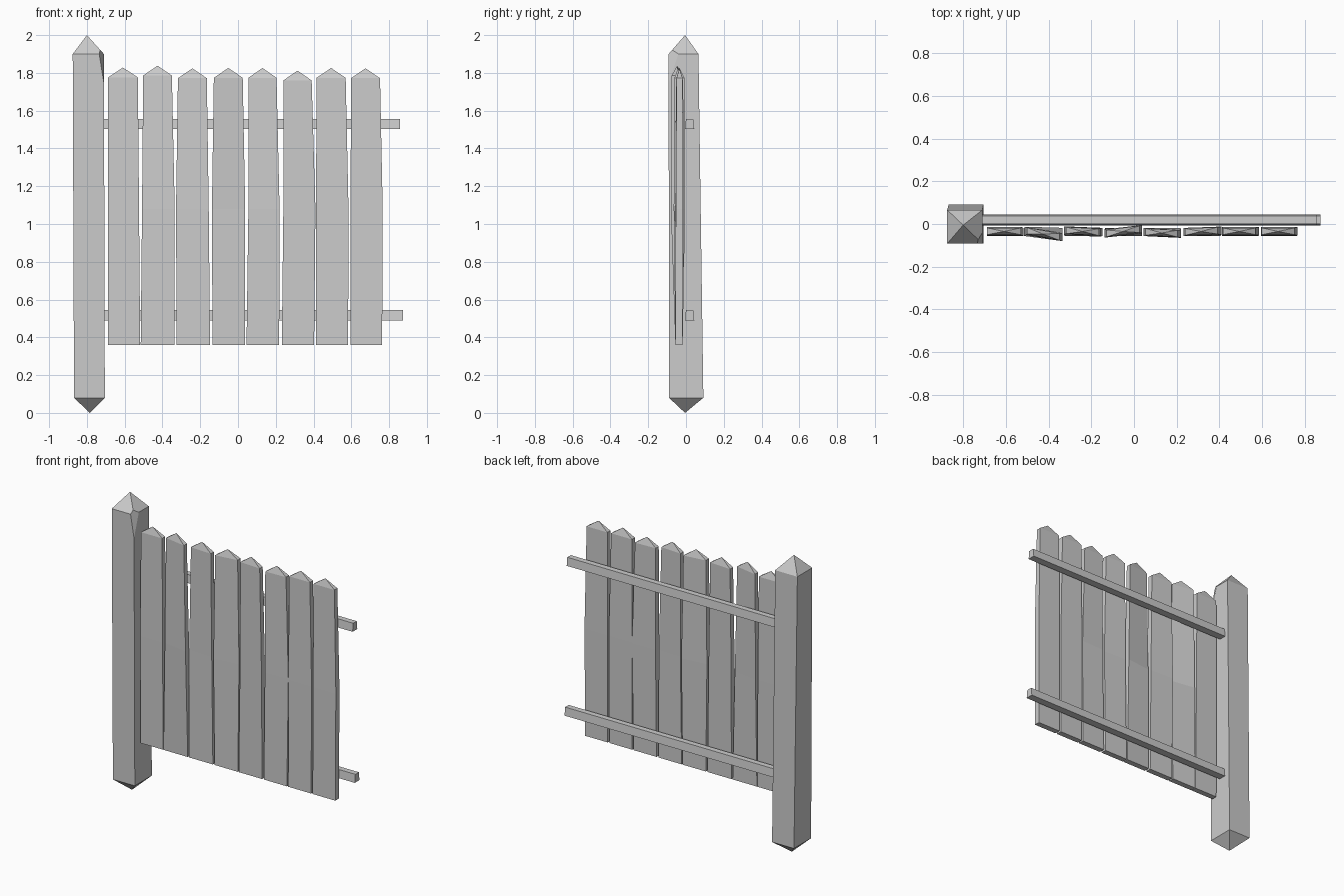
import bpy, bmesh
from mathutils import Vector

cube = bpy.data.objects.get("Cube")
if cube:
    bpy.data.objects.remove(cube, do_unlink=True)

grey = bpy.data.materials.new("plain_grey")
grey.use_nodes = True
colour = (0.6, 0.6, 0.6, 1)
grey.diffuse_color = colour
grey.node_tree.nodes["Principled BSDF"].inputs["Base Color"].default_value = colour


def ring(x0, x1, y0, y1, z, twist=0):
    """Rectangular cross-section; twist pushes the +x side forward."""
    return [(x0, y0 + twist, z), (x1, y0 - twist, z),
            (x1, y1 - twist, z), (x0, y1 + twist, z)]


def loft(name, rings, tip=None, foot=None, chip=None):
    """Join four-sided rings; close each end with a point or a flat face."""
    bm = bmesh.new()
    loops = [[bm.verts.new(p) for p in r] for r in rings]
    for a, b in zip(loops, loops[1:]):
        for i in range(4):
            j = (i + 1) % 4
            bm.faces.new((a[i], a[j], b[j], b[i]))
    for loop, point in ((loops[-1], tip), (loops[0], foot)):
        if point:
            v = bm.verts.new(point)
            for i in range(4):
                bm.faces.new((loop[i], loop[(i + 1) % 4], v))
        else:
            bm.faces.new(loop)
    bmesh.ops.recalc_face_normals(bm, faces=bm.faces)
    if chip:
        # Slice a splinter off one corner and cap the cut
        a, b, c = (Vector(p) for p in chip)
        n = (b - a).cross(c - a)
        if n.x < 0:
            n.negate()
        cut = bmesh.ops.bisect_plane(bm, geom=bm.verts[:] + bm.edges[:] + bm.faces[:],
                                     plane_co=a, plane_no=n, clear_outer=True)
        edges = [e for e in cut["geom_cut"] if isinstance(e, bmesh.types.BMEdge)]
        bmesh.ops.holes_fill(bm, edges=edges)
        bmesh.ops.recalc_face_normals(bm, faces=bm.faces)
    mesh = bpy.data.meshes.new(name)
    bm.to_mesh(mesh)
    bm.free()
    mesh.materials.append(grey)
    ob = bpy.data.objects.new(name, mesh)
    bpy.context.collection.objects.link(ob)


# Post, pointed at both ends, with a chipped front corner
loft("post",
     [ring(-0.868, -0.705, -0.09, 0.092, 0.08),
      ring(-0.875, -0.71, -0.092, 0.066, 1.9)],
     tip=(-0.8, -0.005, 2), foot=(-0.785, -0.005, 0),
     chip=[(-0.735, -0.092, 1.9), (-0.709, -0.092, 1.74), (-0.71, -0.04, 1.9)])

# Pickets: bottom, middle and top x extents, tip height, twist, forward shift
pickets = [
    (-0.688, -0.518, -0.688, -0.524, -0.688, -0.53, 1.828, 0, 0),
    (-0.515, -0.335, -0.508, -0.335, -0.502, -0.35, 1.838, 0.014, 0.012),
    (-0.325, -0.148, -0.328, -0.155, -0.318, -0.165, 1.824, 0.004, 0),
    (-0.135, 0.038, -0.138, 0.038, -0.128, 0.025, 1.826, -0.01, 0),
    (0.045, 0.218, 0.055, 0.22, 0.055, 0.204, 1.826, 0.004, 0.007),
    (0.232, 0.403, 0.24, 0.41, 0.24, 0.39, 1.812, -0.003, 0),
    (0.413, 0.583, 0.413, 0.585, 0.416, 0.57, 1.826, 0, 0),
    (0.595, 0.763, 0.596, 0.766, 0.598, 0.752, 1.824, 0, 0),
]
for i, (b0, b1, m0, m1, t0, t1, tip, twist, shift) in enumerate(pickets, 1):
    loft(f"picket_{i}",
         [ring(b0, b1, -0.056, -0.018, 0.36),
          ring(m0, m1, -0.054 - shift, -0.015 - shift, 1.08, twist),
          ring(t0, t1, -0.05 - shift, -0.018 - shift, tip - 0.052, twist)],
         tip=((t0 + t1) / 2, -0.035 - shift, tip))

# Rails behind the pickets, butting into the post
for name, z, end in (("upper_rail", 1.502, 0.857), ("lower_rail", 0.49, 0.873)):
    loft(name, [ring(-0.72, end, -0.006, 0.044, z),
                ring(-0.72, end, 0.0, 0.038, z + 0.055)])
